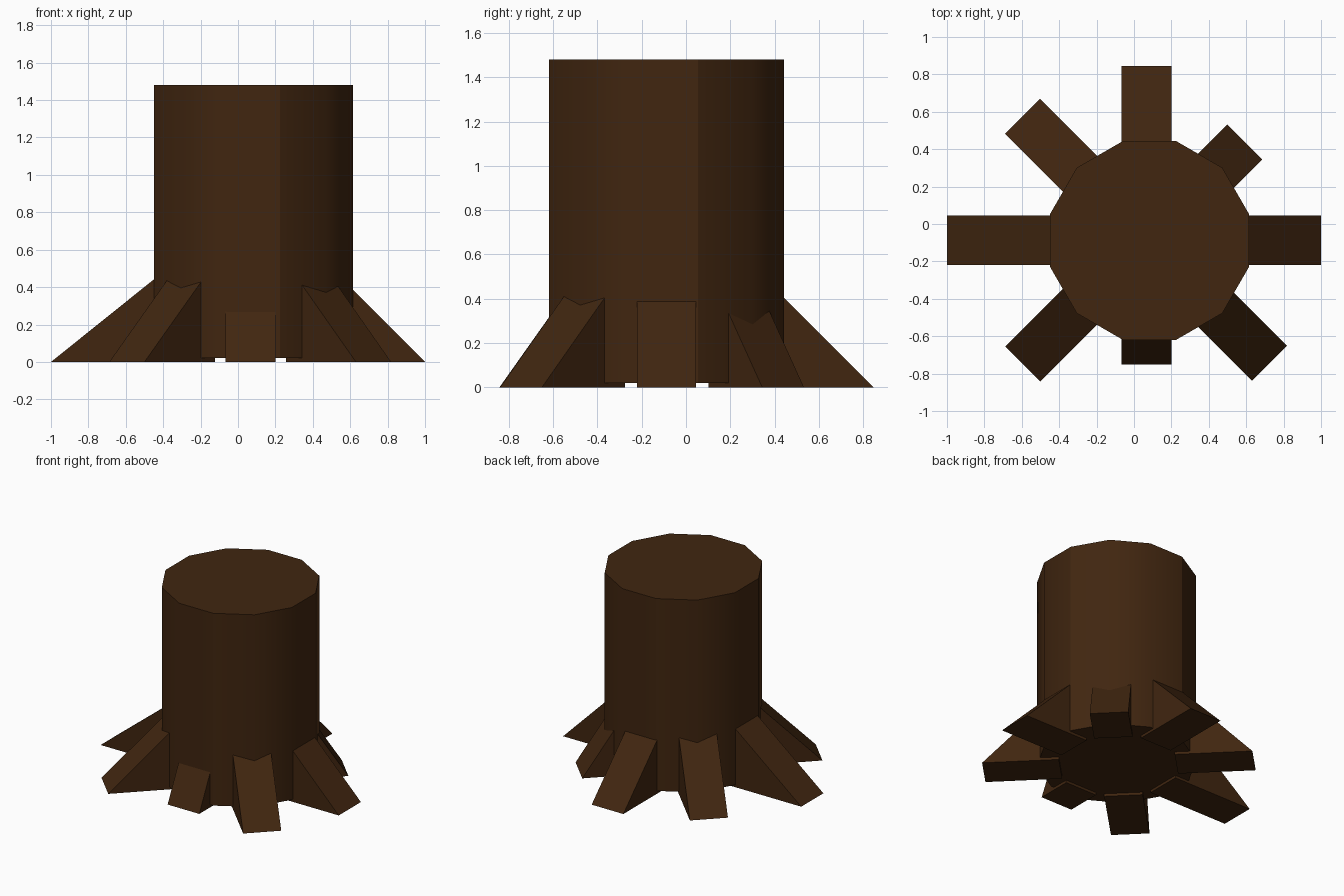
import bpy, bmesh, math
from mathutils import Matrix

if "Cube" in bpy.data.objects:
    bpy.data.objects.remove(bpy.data.objects["Cube"])

bark = bpy.data.materials.new("dark brown bark")
bark.diffuse_color = (0.052, 0.019, 0.005, 1)
bark.use_nodes = True
bark.node_tree.nodes["Principled BSDF"].inputs["Base Color"].default_value = bark.diffuse_color

# Trunk: twelve-sided column, flats facing the axes, raised just off the ground
R, Z0, Z1 = 0.55, 0.02, 1.48
bpy.ops.mesh.primitive_cylinder_add(vertices=12, radius=R, depth=Z1 - Z0,
                                    location=(0.083, -0.088, (Z0 + Z1) / 2),
                                    rotation=(0, 0, math.radians(15)))
trunk = bpy.context.object
trunk.name = "trunk"
trunk.data.materials.append(bark)
bpy.ops.object.shade_smooth_by_angle()

# Roots: wedges around the trunk, all the same height and width but varied reach
INNER, HEIGHT, HALF = 0.4, 0.535, 0.133


def add_root(name, angle, reach):
    bm = bmesh.new()
    profile = [(INNER, 0), (reach, 0), (INNER, HEIGHT)]
    face = bm.faces.new([bm.verts.new((x, -HALF, z)) for x, z in profile])
    side = bmesh.ops.extrude_face_region(bm, geom=[face])["geom"]
    bmesh.ops.translate(bm, vec=(0, 2 * HALF, 0),
                        verts=[v for v in side if isinstance(v, bmesh.types.BMVert)])
    bmesh.ops.recalc_face_normals(bm, faces=bm.faces)
    mesh = bpy.data.meshes.new(name)
    bm.to_mesh(mesh)
    bm.free()
    mesh.materials.append(bark)
    root = bpy.data.objects.new(name, mesh)
    root.matrix_world = (Matrix.Translation((0.067, -0.087, 0))
                         @ Matrix.Rotation(math.radians(angle), 4, "Z"))
    bpy.context.collection.objects.link(root)


for name, angle, reach in [
        ("root_right", 0, 0.933), ("root_back_right", 45, 0.743),
        ("root_back", 90, 0.933), ("root_back_left", 135, 0.937),
        ("root_left", 180, 1.067), ("root_front_left", 225, 0.935),
        ("root_front", 270, 0.663), ("root_front_right", 315, 0.930)]:
    add_root(name, angle, reach)
